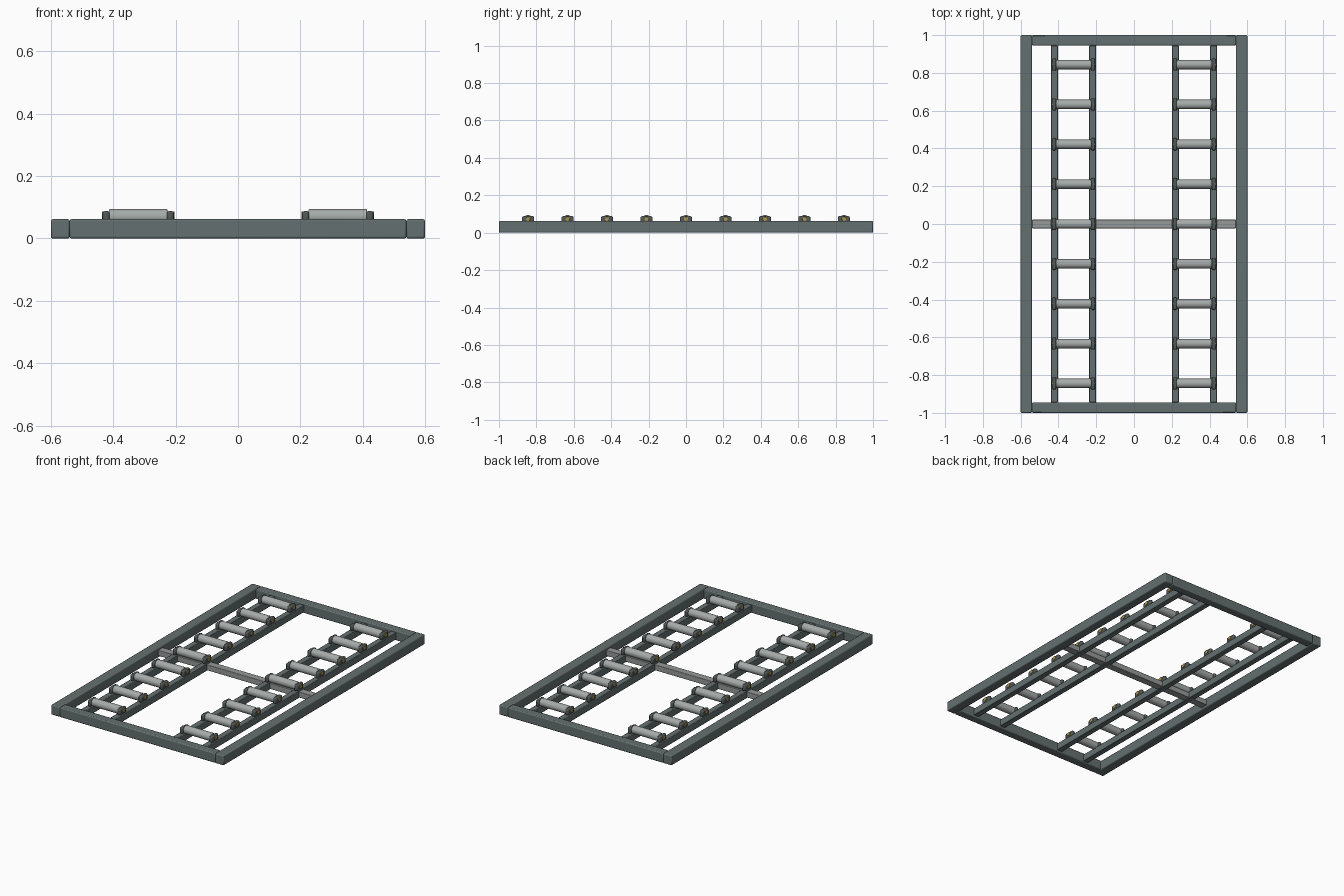
import bpy
import math

cube = bpy.data.objects.get("Cube")
if cube:
    bpy.data.objects.remove(cube, do_unlink=True)


def material(name, rgb):
    m = bpy.data.materials.new(name)
    m.use_nodes = True
    m.diffuse_color = (*rgb, 1)
    m.node_tree.nodes["Principled BSDF"].inputs["Base Color"].default_value = (*rgb, 1)
    return m


STEEL = material("slate steel", (0.13, 0.16, 0.16))
DARK = material("dark bracket steel", (0.085, 0.10, 0.10))
LIGHT = material("light roller grey", (0.38, 0.41, 0.40))
BRACE = material("brace grey", (0.30, 0.32, 0.31))
BRASS = material("brass", (0.42, 0.30, 0.07))


def finish(obj, name, mat, bevel, segments=2):
    obj.name = name
    obj.data.materials.append(mat)
    mod = obj.modifiers.new("edge", "BEVEL")
    mod.width = bevel
    mod.segments = segments
    mod.limit_method = "ANGLE"
    bpy.ops.object.shade_smooth_by_angle(angle=math.radians(35))
    return obj


def box(name, mat, x, y, z, bevel=0.003):
    """Box spanning the given (low, high) pairs."""
    spans = (x, y, z)
    bpy.ops.mesh.primitive_cube_add(size=1, location=[(a + b) / 2 for a, b in spans])
    obj = bpy.context.object
    obj.scale = [b - a for a, b in spans]
    bpy.ops.object.transform_apply(location=False, rotation=False, scale=True)
    return finish(obj, name, mat, bevel)


def rod(name, mat, x0, x1, y, z, radius, bevel, sides=24):
    """Cylinder lying along x."""
    bpy.ops.mesh.primitive_cylinder_add(
        vertices=sides, radius=radius, depth=x1 - x0,
        location=((x0 + x1) / 2, y, z), rotation=(0, math.pi / 2, 0))
    return finish(bpy.context.object, name, mat, bevel)


def mirrored(side, a, b):
    return tuple(sorted((side * a, side * b)))


TOP = 0.062
LANE = 0.32
AXLE_Z = 0.07

# Outer frame
for side, word in ((1, "left"), (-1, "right")):
    box(word + "_side_rail", STEEL, mirrored(side, 0.54, 0.60), (-1, 1), (0, TOP), 0.006)
for side, word in ((-1, "front"), (1, "back")):
    box(word + "_end_beam", STEEL, (-0.54, 0.54), mirrored(side, 0.945, 1), (0, TOP), 0.006)

# Brace across the middle
box("middle_brace", BRACE, (-0.54, 0.54), (-0.023, 0.023), (0.012, 0.048))

# Two roller lanes
for side, word in ((1, "left"), (-1, "right")):
    for a, b, part in ((0.201, 0.237, "inner"), (0.403, 0.439, "outer")):
        box(f"{word}_{part}_lane_rail", STEEL, mirrored(side, a, b), (-0.945, 0.945), (0.008, 0.052))
    centre = side * LANE
    for i in range(9):
        y = (i - 4) * 0.211
        tag = f"{word}_{i + 1}"
        rod("roller_" + tag, LIGHT, centre - 0.094, centre + 0.094, y, AXLE_Z, 0.025, 0.004)
        rod("axle_" + tag, BRASS, centre - 0.117, centre + 0.117, y, AXLE_Z + 0.004, 0.012, 0.001, 16)
        for end in (-1, 1):
            box("bracket_" + tag, DARK,
                tuple(sorted((centre + end * 0.092, centre + end * 0.114))),
                (y - 0.032, y + 0.032), (0.05, 0.088), 0.007)
